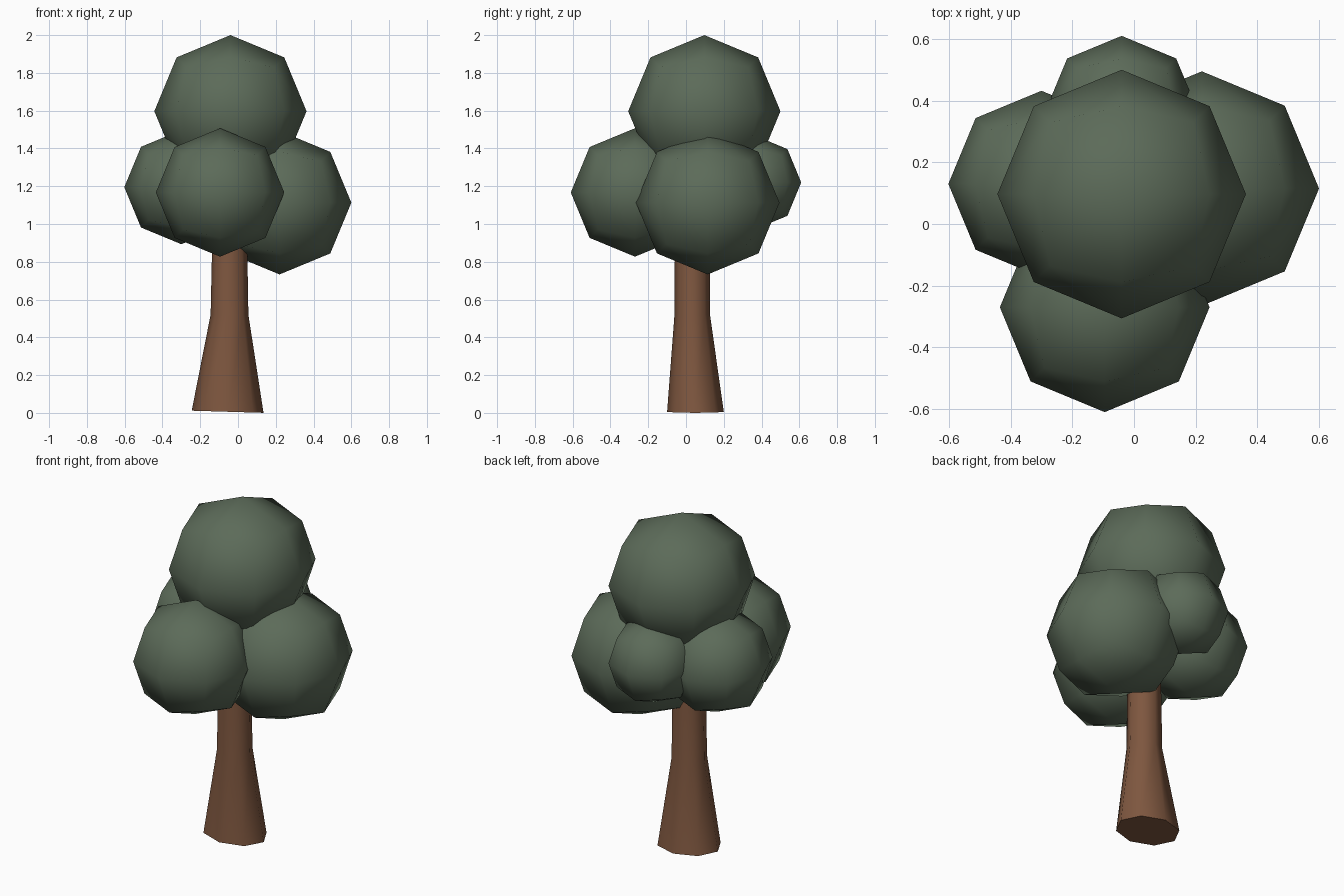
import bpy, bmesh
from math import cos, sin, tau
from mathutils import Vector

if "Cube" in bpy.data.objects:
    bpy.data.objects.remove(bpy.data.objects["Cube"])


def material(name, color):
    m = bpy.data.materials.new(name)
    m.diffuse_color = (*color, 1)
    m.use_nodes = True
    m.node_tree.nodes["Principled BSDF"].inputs["Base Color"].default_value = m.diffuse_color
    return m


def add_object(name, bm, mat):
    bmesh.ops.recalc_face_normals(bm, faces=bm.faces)
    mesh = bpy.data.meshes.new(name)
    bm.to_mesh(mesh)
    bm.free()
    mesh.materials.append(mat)
    obj = bpy.data.objects.new(name, mesh)
    bpy.context.collection.objects.link(obj)
    return obj


leaf_mat = material("leaves", (0.107, 0.147, 0.1))
bark_mat = material("bark", (0.21, 0.095, 0.05))


# Foliage clump: a cube cut once per edge and pushed out to a sphere
def clump(name, center, radius):
    bm = bmesh.new()
    bmesh.ops.create_cube(bm, size=2)
    bmesh.ops.subdivide_edges(bm, edges=bm.edges[:], cuts=1, use_grid_fill=True)
    for v in bm.verts:
        v.co = v.co.normalized() * radius
    for f in bm.faces:
        f.smooth = True
    add_object(name, bm, leaf_mat).location = center


clump("foliage_top", (-0.04, 0.097, 1.597), 0.403)
clump("foliage_right", (0.22, 0.115, 1.113), 0.38)
clump("foliage_left", (-0.30, 0.13, 1.195), 0.302)
clump("foliage_front", (-0.095, -0.27, 1.167), 0.34)
clump("foliage_back", (-0.04, 0.36, 1.22), 0.25)

# Trunk: eight-sided rings (centre x, y, z, radius x, y), flared at the foot
rings = [(-0.055, 0.05, 0.005, 0.19, 0.15),
         (-0.045, 0.033, 0.52, 0.10, 0.094),
         (-0.043, 0.033, 1.30, 0.085, 0.09)]
SIDES = 8
bm = bmesh.new()
loops = []
for cx, cy, z, rx, ry in rings:
    loops.append([bm.verts.new(Vector((cx + rx * cos(tau * i / SIDES),
                                       cy + ry * sin(tau * i / SIDES), z)))
                  for i in range(SIDES)])
for low, high in zip(loops, loops[1:]):
    for i in range(SIDES):
        j = (i + 1) % SIDES
        bm.faces.new((low[i], low[j], high[j], high[i])).smooth = True
for loop in (loops[0], loops[-1]):
    cap = bm.faces.new(loop)
    for e in cap.edges:
        e.smooth = False
# The foot is cut slightly askew
for v in loops[0]:
    v.co.z = 0.006 - 0.03 * (v.co.x + 0.055)
add_object("trunk", bm, bark_mat)
